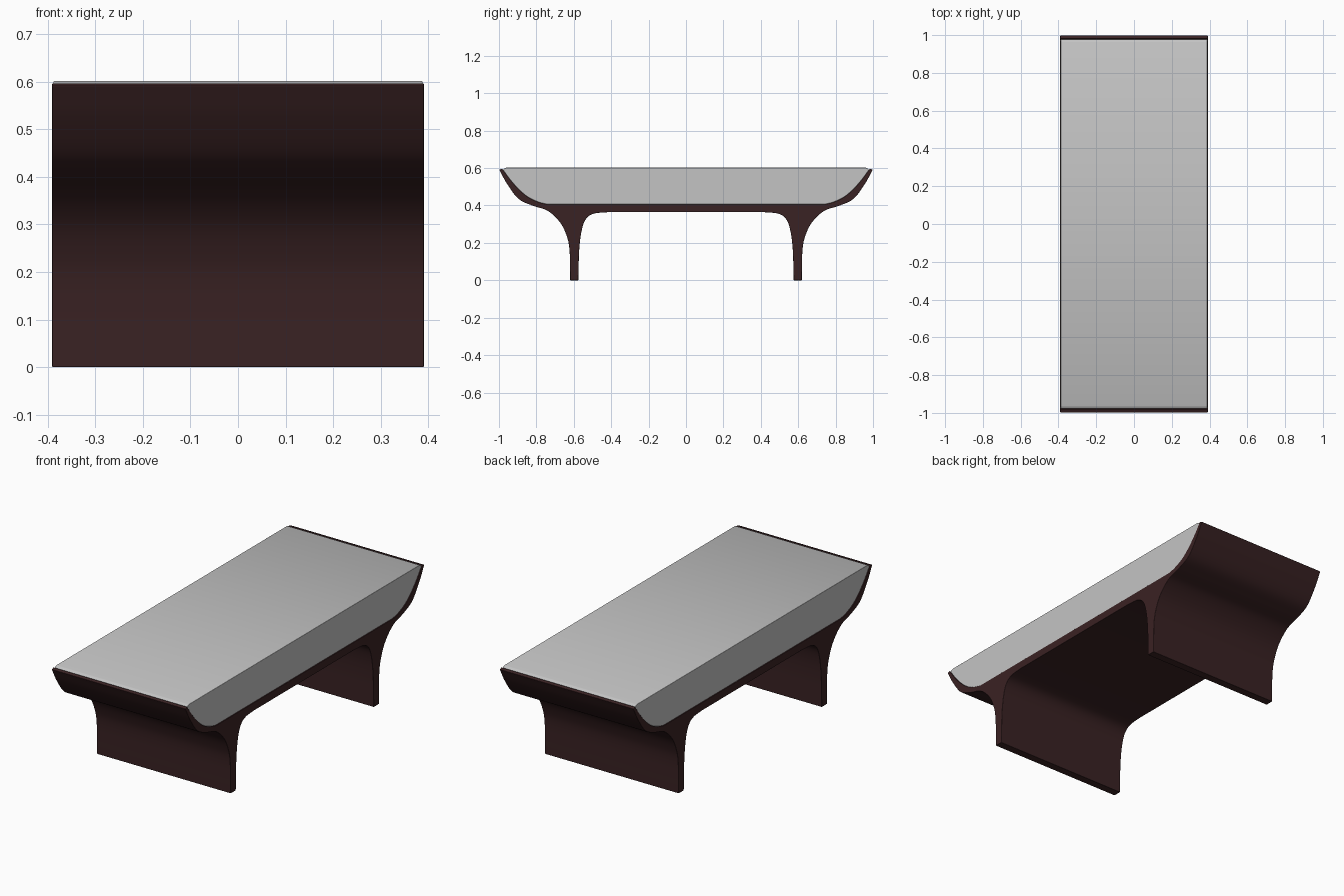
import bpy
import bmesh
from mathutils import Vector

cube = bpy.data.objects.get("Cube")
if cube:
    bpy.data.objects.remove(cube, do_unlink=True)


def material(name, colour, roughness):
    mat = bpy.data.materials.new(name)
    mat.use_nodes = True
    mat.diffuse_color = (*colour, 1)
    shader = mat.node_tree.nodes["Principled BSDF"]
    shader.inputs["Base Color"].default_value = (*colour, 1)
    shader.inputs["Roughness"].default_value = roughness
    return mat


def smooth_path(points, steps=6):
    """Catmull-Rom curve through the points."""
    p = [Vector(q) for q in points]
    p = [2 * p[0] - p[1]] + p + [2 * p[-1] - p[-2]]
    out = []
    for a, b, c, d in zip(p, p[1:], p[2:], p[3:]):
        for i in range(steps):
            t = i / steps
            out.append(0.5 * (2 * b + (c - a) * t + (2 * a - 5 * b + 4 * c - d) * t * t
                              + (3 * b - a - 3 * c + d) * t ** 3))
    return out + [p[-2]]


def extrude_profile(name, half, half_width, mat, bevel):
    """Mirror a half profile in y, extrude it along x and soften its edges."""
    loop = half + [Vector((-q.x, q.y)) for q in reversed(half)]
    bm = bmesh.new()
    face = bm.faces.new([bm.verts.new((-half_width, q.x, q.y)) for q in loop])
    new = bmesh.ops.extrude_face_region(bm, geom=[face])["geom"]
    bmesh.ops.translate(bm, vec=(2 * half_width, 0, 0),
                        verts=[v for v in new if isinstance(v, bmesh.types.BMVert)])
    bmesh.ops.recalc_face_normals(bm, faces=bm.faces)
    mesh = bpy.data.meshes.new(name)
    bm.to_mesh(mesh)
    bm.free()
    mesh.materials.append(mat)
    obj = bpy.data.objects.new(name, mesh)
    bpy.context.collection.objects.link(obj)
    mod = obj.modifiers.new("Soft edges", "BEVEL")
    mod.width = bevel
    mod.segments = 3
    mod.limit_method = "ANGLE"
    mod.angle_limit = 0.6
    bpy.ops.object.select_all(action="DESELECT")
    obj.select_set(True)
    bpy.context.view_layer.objects.active = obj
    bpy.ops.object.shade_smooth_by_angle(angle=0.6)
    return obj


wood = material("dark wood", (0.042, 0.016, 0.017), 0.5)
fabric = material("light grey fabric", (0.55, 0.55, 0.55), 0.8)

# Curved cradle line shared by the frame and the cushion
cradle = smooth_path([(0.74, 0.406), (0.785, 0.417), (0.84, 0.442), (0.89, 0.482),
                      (0.94, 0.538), (0.983, 0.597)])

# Frame: underside, inner leg curve, outer leg curve up to the flared tip
inner_leg = smooth_path([(0.42, 0.364), (0.495, 0.356), (0.537, 0.325), (0.559, 0.26),
                         (0.571, 0.16), (0.576, 0)])
outer_leg = smooth_path([(0.619, 0), (0.623, 0.163), (0.64, 0.243), (0.676, 0.313),
                         (0.74, 0.372), (0.82, 0.399), (0.896, 0.436), (0.957, 0.516),
                         (0.998, 0.591)])
extrude_profile("bench_frame", inner_leg + outer_leg + cradle[::-1], 0.391, wood, 0.002)

# Cushion: flat top with a rounded end, resting in the cradle
cushion_end = smooth_path([(0.976, 0.586), (0.975, 0.595), (0.962, 0.602)], 4)
extrude_profile("cushion", cradle[:-2] + cushion_end, 0.388, fabric, 0.005)
